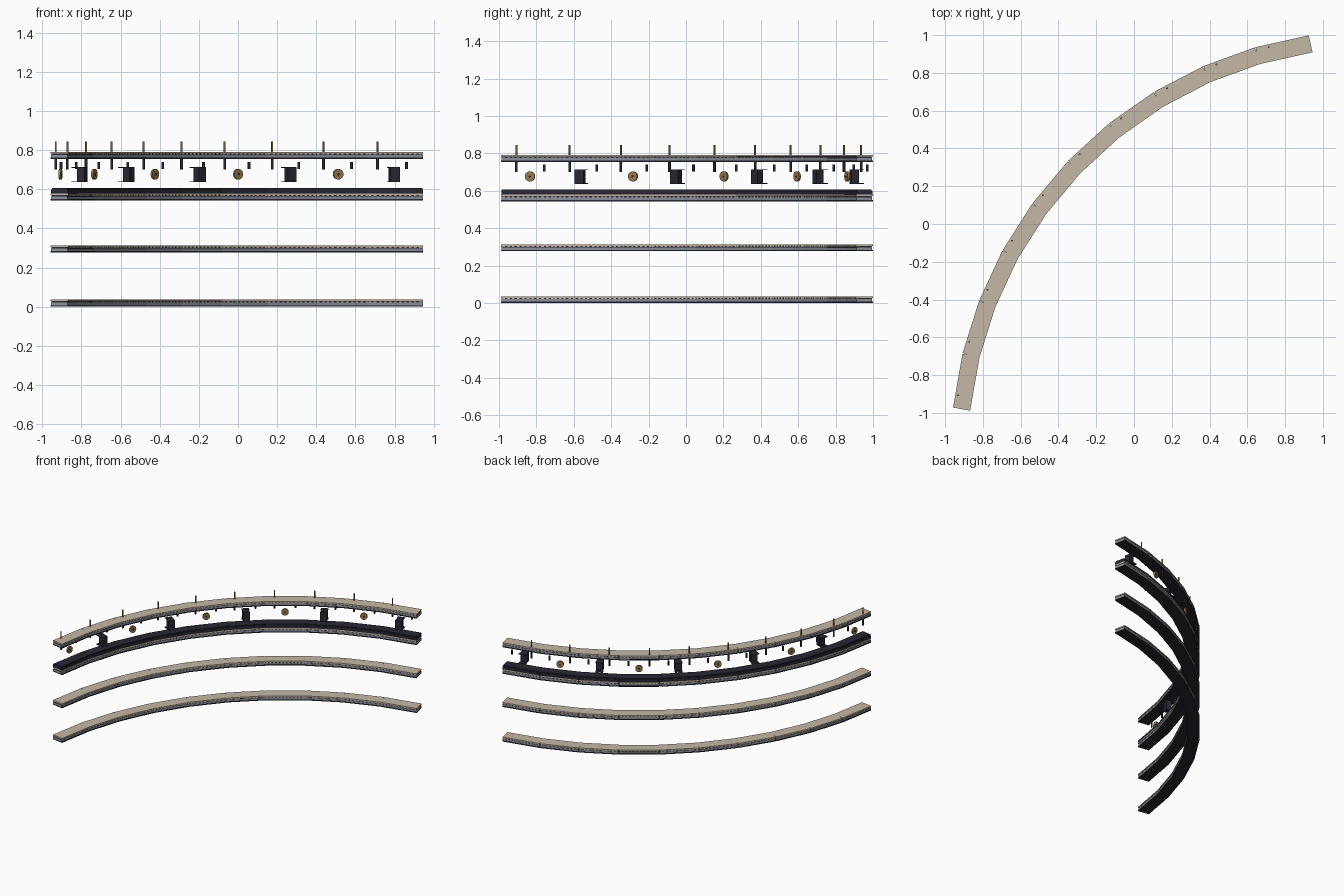
import bpy, bmesh, math
from mathutils import Matrix, Vector

if "Cube" in bpy.data.objects:
    bpy.data.objects.remove(bpy.data.objects["Cube"])

# arc layout: ten straight bays on a large circle
CX, CY, R = 1.270, -1.216, 2.2415
STEP, MID, N = 7.5, 136.3, 10
W = 0.092
HALF = math.radians(STEP / 2)
APO = R * math.cos(HALF)                 # outer face radius
LEN = 2 * (APO - 0.03) * math.tan(HALF)  # bays meet just inside the outer face


def material(name, rgb):
    m = bpy.data.materials.new(name)
    m.diffuse_color = (*rgb, 1)
    m.use_nodes = True
    m.node_tree.nodes["Principled BSDF"].inputs["Base Color"].default_value = m.diffuse_color
    return m


BEIGE = material("beige stone", (0.56, 0.48, 0.38))
NAVY = material("dark navy", (0.022, 0.021, 0.034))
STEEL = material("blue grey steel", (0.26, 0.28, 0.32))
GOLD = material("bronze gold", (0.32, 0.19, 0.07))


def frame(k, r):
    """Local frame of bay k: x along the arc, y outward, z up."""
    a = math.radians(MID + (k - 4.5) * STEP)
    return (Matrix.Translation((CX + r * math.cos(a), CY + r * math.sin(a), 0))
            @ Matrix.Rotation(a - math.pi / 2, 4, 'Z'))


def box(bm, m, x, y, z):
    """Box from (min, max) ranges in the frame m."""
    c = Vector([(p[0] + p[1]) / 2 for p in (x, y, z)])
    s = [p[1] - p[0] for p in (x, y, z)]
    bmesh.ops.create_cube(bm, size=1, matrix=m @ Matrix.Translation(c) @ Matrix.Diagonal((*s, 1)))


def cyl(bm, m, r, h, n=12):
    bmesh.ops.create_cone(bm, cap_ends=True, segments=n, radius1=r, radius2=r, depth=h, matrix=m)


def finish(name, bm, mat, smooth=False):
    me = bpy.data.meshes.new(name)
    bm.to_mesh(me)
    bm.free()
    ob = bpy.data.objects.new(name, me)
    me.materials.append(mat)
    bpy.context.collection.objects.link(ob)
    if smooth:
        bpy.ops.object.select_all(action='DESELECT')
        ob.select_set(True)
        bpy.context.view_layer.objects.active = ob
        bpy.ops.object.shade_smooth_by_angle(angle=math.radians(40))
    return ob


def band(name, mat, z0, z1, inset=0.0):
    """A full-length curved strip of straight bays."""
    bm = bmesh.new()
    for k in range(N):
        box(bm, frame(k, APO), (-LEN / 2, LEN / 2), (-W + inset, -inset), (z0, z1))
    finish(name, bm, mat)


# four curved tiers: dark base, steel web, dark neck with studs, stone top
for i, z in enumerate((0.0, 0.277, 0.543, 0.755)):
    t = f"tier_{i + 1}_"
    band(t + "base", NAVY, z, z + 0.007)
    band(t + "web", STEEL, z + 0.007, z + 0.021, 0.003)
    band(t + "neck", NAVY, z + 0.021, z + 0.028, 0.006)
    band(t + "top", BEIGE, z + 0.028, z + 0.036)
    bm = bmesh.new()
    for k in range(N):
        for j in range(11):
            x = (j - 5) * LEN / 11
            box(bm, frame(k, APO), (x - 0.007, x + 0.007), (-W + 0.003, -0.003),
                (z + 0.022, z + 0.027))
    finish(t + "studs", bm, BEIGE)

# dark parapet on the third tier
band("parapet_body", NAVY, 0.579, 0.600, 0.002)
band("parapet_cap", NAVY, 0.600, 0.607, 0.008)

# posts, hangers, lanterns and discs
posts, hangers, lamps, trims, discs, hubs = (bmesh.new() for _ in range(6))
off = APO * math.radians(1.95)
for k in range(N):
    m = frame(k, APO - 0.015)
    cyl(posts, m @ Matrix.Translation((-off, 0, 0.80)), 0.005, 0.09)
    cyl(hangers, m @ Matrix.Translation((-off, 0, 0.73)), 0.007, 0.06)
    cyl(hangers, m @ Matrix.Translation((off, 0, 0.722)), 0.007, 0.036)
    if k % 2 == 0:
        b = frame(k, APO - 0.07)
        box(lamps, b, (-0.025, 0.025), (-0.02, 0.02), (0.637, 0.713))
        for z in (0.637, 0.710):
            box(trims, b, (-0.028, 0.028), (0.02, 0.048), (z, z + 0.004))
    else:
        d = frame(k, APO - 0.026) @ Matrix.Translation((0, 0, 0.677)) @ Matrix.Rotation(math.pi / 2, 4, 'X')
        cyl(discs, d, 0.027, 0.012, 20)
        cyl(hubs, d, 0.006, 0.016)
finish("posts", posts, GOLD, True)
finish("hangers", hangers, NAVY, True)
finish("lantern_boxes", lamps, NAVY)
finish("lantern_brackets", trims, NAVY)
finish("discs", discs, GOLD, True)
finish("disc_hubs", hubs, NAVY, True)
